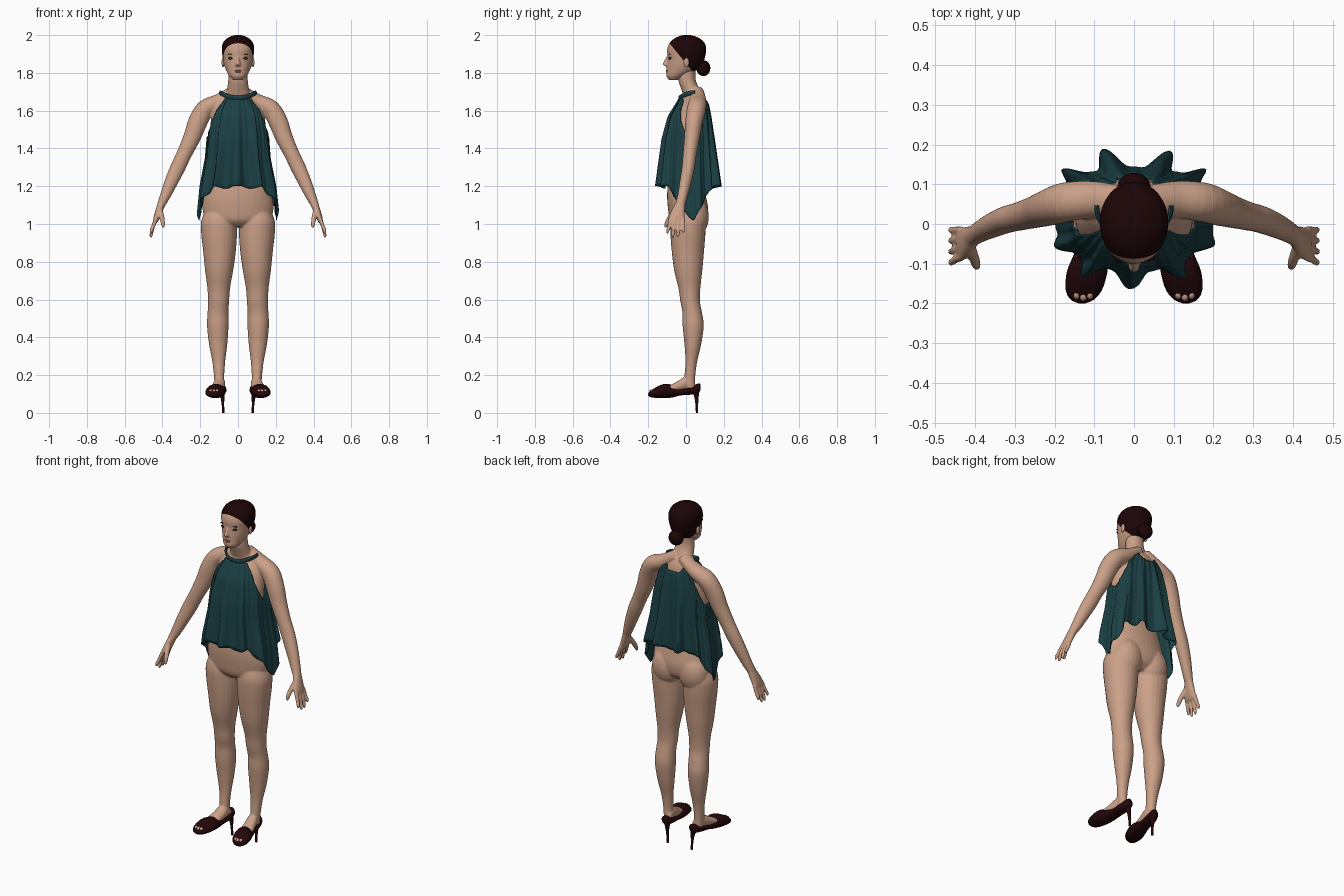
import bpy, bmesh, math
from mathutils import Vector, Matrix

cube = bpy.data.objects.get("Cube")
if cube:
    bpy.data.objects.remove(cube)


def material(name, rgb):
    m = bpy.data.materials.new(name)
    m.use_nodes = True
    m.diffuse_color = (*rgb, 1)
    bsdf = m.node_tree.nodes["Principled BSDF"]
    bsdf.inputs["Base Color"].default_value = (*rgb, 1)
    bsdf.inputs["Roughness"].default_value = .7
    return m


SKIN = material("warm skin", (.60, .355, .245))
TEAL = material("deep teal fabric", (.011, .051, .058))
HAIR = material("dark brown hair", (.012, .0015, .002))
SHOE = material("dark burgundy leather", (.016, .002, .003))
LIPS = material("muted rose lips", (.36, .15, .12))
WHITE = material("eye white", (.6, .55, .5))
Y, Z = Vector((0, 1, 0)), Vector((0, 0, 1))


def smooth_rings(rings, steps=4):
    """Catmull-Rom interpolation of (x, y, z, half width, half depth) rings."""
    pts = [rings[0]] + list(rings) + [rings[-1]]
    out = []
    for a, b, c, d in zip(pts, pts[1:], pts[2:], pts[3:]):
        for k in range(steps):
            t = k / steps
            out.append([q + .5 * t * (r - p + t * (2*p - 5*q + 4*r - s + t * (3*(q - r) + s - p)))
                        for p, q, r, s in zip(a, b, c, d)])
    return out + [list(rings[-1])]


def loft(bm, rings, ref=Y, axis=None, side=1, sides=24):
    """Skin elliptical rings, capped at both ends; side=-1 mirrors in x."""
    rings = smooth_rings(rings)
    centres = [Vector(r[:3]) for r in rings]
    loops = []
    for i, r in enumerate(rings):
        t = axis or (centres[min(i + 1, len(rings) - 1)] - centres[max(i - 1, 0)]).normalized()
        u = (ref - t * ref.dot(t)).normalized()
        v = t.cross(u)
        loop = []
        for k in range(sides):
            a = math.tau * k / sides
            p = centres[i] + v * max(r[3], .001) * math.cos(a) + u * max(r[4], .001) * math.sin(a)
            loop.append(bm.verts.new((p.x * side, p.y, p.z)))
        loops.append(loop)
    for a, b in zip(loops, loops[1:]):
        for k in range(sides):
            j = (k + 1) % sides
            bm.faces.new((a[k], a[j], b[j], b[k]))
    bm.faces.new(loops[0][::-1])
    bm.faces.new(loops[-1])


def profile_rings(rows):
    """(z, half width, front y, back y) rows to rings."""
    return [(0, (f + b) / 2, z, w, (b - f) / 2) for z, w, f, b in rows]


def ball(bm, centre, radii):
    bmesh.ops.create_uvsphere(bm, u_segments=20, v_segments=12, radius=1,
                              matrix=Matrix.Translation(centre) @ Matrix.Diagonal((*radii, 1)))


def finish(name, bm, mat, voxel=0, relax=4):
    """Turn a bmesh into a smooth object; voxel fuses overlapping parts."""
    bmesh.ops.recalc_face_normals(bm, faces=bm.faces)
    mesh = bpy.data.meshes.new(name)
    bm.to_mesh(mesh)
    bm.free()
    mesh.materials.append(mat)
    ob = bpy.data.objects.new(name, mesh)
    bpy.context.collection.objects.link(ob)
    bpy.ops.object.select_all(action='DESELECT')
    bpy.context.view_layer.objects.active = ob
    ob.select_set(True)
    if voxel:
        fuse = ob.modifiers.new("fuse", 'REMESH')
        fuse.mode, fuse.voxel_size = 'VOXEL', voxel
        soft = ob.modifiers.new("soften", 'SMOOTH')
        soft.factor, soft.iterations = .5, relax
        for m in ("fuse", "soften"):
            bpy.ops.object.modifier_apply(modifier=m)
    bpy.ops.object.shade_smooth_by_angle(angle=math.radians(50))
    return ob


# Body: torso, legs, arms, hands and feet fused into one skin
body = bmesh.new()
loft(body, profile_rings([
    (.985, .08, -.05, .07), (1.02, .165, -.084, .107), (1.08, .188, -.095, .117),
    (1.15, .18, -.10, .105), (1.22, .165, -.095, .09), (1.32, .14, -.085, .08),
    (1.42, .145, -.085, .095), (1.5, .148, -.085, .108), (1.57, .14, -.065, .113),
    (1.63, .12, -.035, .11), (1.67, .085, -.012, .1), (1.7, .062, -.02, .08),
    (1.76, .052, -.04, .052), (1.82, .05, -.04, .05)]), axis=Z, sides=40)
LEG = [(.09, .01, 1.1, .07, .07), (.1, .01, 1.02, .094, .092), (.1, .01, .95, .095, .093),
       (.098, .01, .85, .086, .085), (.1, .012, .75, .074, .074), (.102, .018, .66, .06, .058),
       (.103, .022, .59, .056, .052), (.106, .033, .53, .055, .052), (.107, .038, .46, .057, .056),
       (.105, .036, .36, .048, .044), (.102, .028, .27, .034, .031), (.1, .02, .19, .027, .029),
       (.097, .02, .13, .026, .03)]
ARM = [(.02, .055, 1.705, .03, .038), (.1, .062, 1.65, .04, .046), (.172, .055, 1.61, .049, .05),
       (.213, .042, 1.54, .051, .046), (.243, .032, 1.46, .046, .041), (.285, .02, 1.37, .04, .036),
       (.318, .012, 1.3, .04, .034), (.355, -.003, 1.22, .035, .031), (.385, -.018, 1.15, .028, .027),
       (.408, -.032, 1.1, .021, .025)]
PALM = [(.403, -.028, 1.11, .021, .025), (.418, -.04, 1.07, .019, .035),
        (.432, -.05, 1.03, .016, .042), (.438, -.051, 1.01, .011, .04)]
FOOT = [(.09, .045, .145, .02, .02), (.097, 0, .155, .03, .036), (.104, -.04, .14, .034, .03),
        (.113, -.09, .125, .038, .02), (.122, -.14, .11, .036, .016)]
for side in (1, -1):
    loft(body, LEG, axis=Z, side=side)
    loft(body, ARM, side=side)
    loft(body, PALM, side=side)
    loft(body, FOOT, ref=Z, axis=Y, side=side)
    ball(body, (.085 * side, .045, 1.04), (.09, .076, .11))
    # Four fingers fan out from the palm, then the thumb
    for i, tip in enumerate((.95, .93, .932, .955)):
        y = -.083 + i * .0225
        end = y - .014 + i * .005
        loft(body, [(.434, y, 1.03, .0105, .0105), (.45, (y + end) / 2, .985, .0105, .0095),
                    (.46, end, tip + .012, .0095, .0085), (.461, end, tip - .002, .006, .006)],
             side=side, sides=12)
    loft(body, [(.415, -.055, 1.075, .016, .016), (.403, -.085, 1.035, .0135, .0135),
                (.397, -.104, 1.0, .0115, .0115), (.395, -.109, .98, .006, .006)], side=side, sides=12)
finish("body", body, SKIN, voxel=.005, relax=5)

# Head with nose, hair split off along a slanted hairline
head = bmesh.new()
loft(head, profile_rings([
    (1.762, .026, -.09, -.04), (1.783, .046, -.104, 0), (1.81, .061, -.103, .05),
    (1.84, .073, -.101, .085), (1.88, .081, -.098, .1), (1.92, .086, -.1, .107),
    (1.95, .083, -.092, .102), (1.975, .068, -.072, .084), (1.993, .04, -.04, .05),
    (2.001, .012, -.012, .02)]), axis=Z, sides=40)
loft(head, [(0, -.09, 1.895, .006, .008), (0, -.103, 1.865, .009, .012),
            (0, -.108, 1.846, .014, .014), (0, -.1, 1.834, .012, .006)], axis=Z)
head_ob = finish("head", head, SKIN, voxel=.004, relax=3)
head_ob.data.materials.append(HAIR)
bm = bmesh.new()
bm.from_mesh(head_ob.data)
point, normal = Vector((0, -.09, 1.96)), Vector((0, 1.22, 1)).normalized()
bmesh.ops.bisect_plane(bm, geom=bm.verts[:] + bm.edges[:] + bm.faces[:],
                       plane_co=point, plane_no=normal)
for f in bm.faces:
    f.material_index = int((f.calc_center_median() - point).dot(normal) > 0)
bm.to_mesh(head_ob.data)
bm.free()


def balls(name, mat, items):
    bm = bmesh.new()
    for centre, radii in items:
        ball(bm, centre, radii)
    finish(name, bm, mat)


def pair(centre, radii):
    x, y, z = centre
    return [((x, y, z), radii), ((-x, y, z), radii)]


# Face details, ears and bun
balls("ears", SKIN, pair((.079, .002, 1.855), (.008, .014, .025)))
balls("lashes_and_brows", HAIR, pair((.035, -.083, 1.878), (.017, .007, .008))
      + pair((.036, -.086, 1.898), (.018, .006, .002)))
balls("eyes", WHITE, pair((.035, -.085, 1.877), (.012, .007, .0045)))
balls("irises", HAIR, pair((.034, -.089, 1.877), (.005, .005, .005)))
balls("lips", LIPS, [((0, -.1, 1.812), (.019, .006, .004)), ((0, -.1, 1.806), (.016, .007, .005))])
balls("hair_bun", HAIR, [((0, .092, 1.825), (.042, .037, .042))])

# Peep-toe shoes with slim heels
UPPER = [(.089, .076, .135, .006, .016), (.089, .066, .131, .023, .025), (.093, .03, .12, .032, .023),
         (.1, -.03, .111, .035, .019), (.108, -.075, .115, .043, .034), (.118, -.12, .115, .051, .037),
         (.126, -.165, .106, .046, .026), (.13, -.19, .1, .03, .016), (.131, -.2, .097, .008, .006)]
HEEL = [(.087, .05, .12, .02, .022), (.083, .055, .09, .012, .013), (.08, .057, .05, .007, .008),
        (.078, .058, 0, .006, .006)]
for side, label in ((1, "left"), (-1, "right")):
    shoe = bmesh.new()
    loft(shoe, UPPER, ref=Z, axis=Y, side=side, sides=28)
    loft(shoe, HEEL, axis=Z, side=side, sides=14)
    finish(label + "_shoe", shoe, SHOE)
    balls(label + "_toes", SKIN, [((side * (.128 + d), -.181 + abs(d) * .3, .114), (.01, .013, .011))
                                  for d in (-.016, 0, .016)])


# Pleated halter top: outline by height, with folds that deepen to the hem
def lookup(keys, z):
    if z >= keys[0][0]:
        return keys[0][1]
    for (z0, v0), (z1, v1) in zip(keys, keys[1:]):
        if z >= z1:
            return v0 + (v1 - v0) * (z0 - z) / (z0 - z1)
    return keys[-1][1]


WIDTH = [(1.67, .09), (1.6, .135), (1.5, .158), (1.35, .168), (1.2, .193), (1.03, .205)]
FRONT = [(1.67, .07), (1.57, .125), (1.45, .148), (1.2, .16), (1.03, .16)]
BACK = [(1.66, .074), (1.57, .085), (1.45, .092), (1.2, .103), (1.03, .11)]
COLS, ROWS = 192, 26


def garment_point(a, v):
    s, c = math.sin(a), math.cos(a)
    e = abs(s)
    armhole = max(0, (e - .7) / .3) ** 1.4
    if c > 0:
        top = 1.665 - .21 * armhole
    else:
        top = 1.635 - .18 * armhole + .03 * math.exp(-((e - .55) / .2) ** 2)
    hem = 1.195 - .175 * max(0, 1 - abs(c) / .78) + .008 * math.cos(11 * a)
    z = top + (hem - top) * v
    x = lookup(WIDTH, z) * math.copysign(e ** .85, s)
    y = -lookup(FRONT if c > 0 else BACK, z) * math.copysign(abs(c) ** .85, c)
    fold = (.5 + .5 * math.cos(11 * a + .9 * math.sin(2 * a + .4))) ** 2
    fold *= .004 + (.006 + (.034 if c > 0 else .046) * abs(c)) * v ** 1.1
    fold += .0025 * math.cos(34 * a) * (1 - .5 * v)
    k = 1 + fold / math.hypot(x, y)
    return x * k, .04 + y * k, z


top = bmesh.new()
grid = [[top.verts.new(garment_point(math.tau * i / COLS, j / ROWS)) for i in range(COLS)]
        for j in range(ROWS + 1)]
for upper, lower in zip(grid, grid[1:]):
    for i in range(COLS):
        n = (i + 1) % COLS
        top.faces.new((upper[i], lower[i], lower[n], upper[n]))
top_ob = finish("halter_top", top, TEAL)
top_ob.modifiers.new("cloth", 'SOLIDIFY').thickness = .004

# Neckband around the front of the neck
band = bmesh.new()
angles = [math.radians(d) for d in range(-95, 96, 19)]
loft(band, [(.094 * math.sin(a), .04 - .075 * math.cos(a), 1.668 + .027 * math.sin(a) ** 2, .006, .012)
            for a in angles], ref=Z, sides=12)
finish("neckband", band, TEAL)
